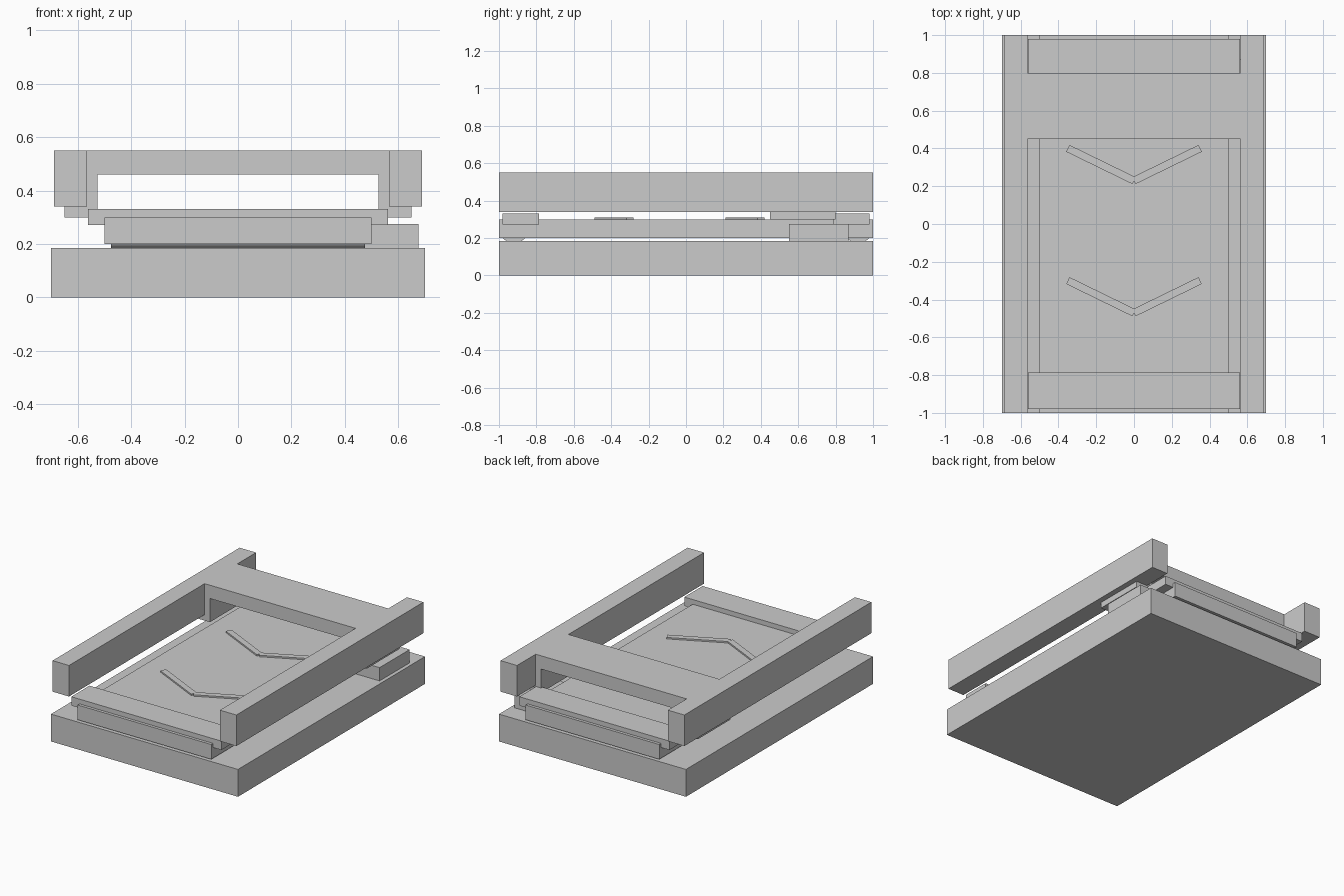
import bpy
from math import radians, pi

if "Cube" in bpy.data.objects:
    bpy.data.objects.remove(bpy.data.objects["Cube"])


def box(name, x, y, z, rot=0):
    """Box from (min, max) ranges, optionally turned about z at its centre."""
    bpy.ops.mesh.primitive_cube_add(
        size=1, location=[(r[0] + r[1]) / 2 for r in (x, y, z)],
        rotation=(0, 0, rot))
    ob = bpy.context.object
    ob.name = name
    ob.scale = [r[1] - r[0] for r in (x, y, z)]
    return ob


def prism(name, profile, y0, y1):
    """Extrude an xz outline along y."""
    n = len(profile)
    verts = [(x, y, z) for y in (y0, y1) for x, z in profile]
    faces = [tuple(range(n)), tuple(range(2 * n - 1, n - 1, -1))]
    faces += [(i, i + n, (i + 1) % n + n, (i + 1) % n) for i in range(n)]
    me = bpy.data.meshes.new(name)
    me.from_pydata(verts, [], faces)
    ob = bpy.data.objects.new(name, me)
    bpy.context.collection.objects.link(ob)
    return ob


# Floor slab and belt
box("base", (-0.7, 0.7), (-1, 1), (0, 0.185))
box("belt", (-0.5, 0.5), (-1, 1), (0.2, 0.3))

# Side rails
for s, side in ((-1, "left"), (1, "right")):
    box(side + "_rail", sorted((s * 0.565, s * 0.688)), (-1, 1), (0.34, 0.55))

# Scanner arch bridging the rails
half = [(0.525, 0.46), (0.525, 0.3), (0.65, 0.3), (0.65, 0.55)]
prism("arch", half + [(-x, z) for x, z in reversed(half)], 0.45, 0.8)

# End bars and rollers
for s, end in ((-1, "front"), (1, "back")):
    box(end + "_end_bar", (-0.562, 0.562), sorted((s * 0.785, s * 0.98)), (0.272, 0.332))
    bpy.ops.mesh.primitive_cylinder_add(
        vertices=16, radius=0.078, depth=0.95,
        location=(0, s * 0.92, 0.25), rotation=(0, pi / 2, 0))
    bpy.context.object.name = end + "_roller"

# Motor housing
box("motor_housing", (0.475, 0.675), (0.55, 0.87), (0.185, 0.275))

# Direction chevrons on the belt, each from two turned bars
for i, y in enumerate((0.315, -0.385)):
    for s in (-1, 1):
        box(f"chevron_{i + 1}_{'left' if s < 0 else 'right'}",
            (s * 0.175 - 0.195, s * 0.175 + 0.195), (y - 0.02, y + 0.02),
            (0.3, 0.31), s * radians(26))
